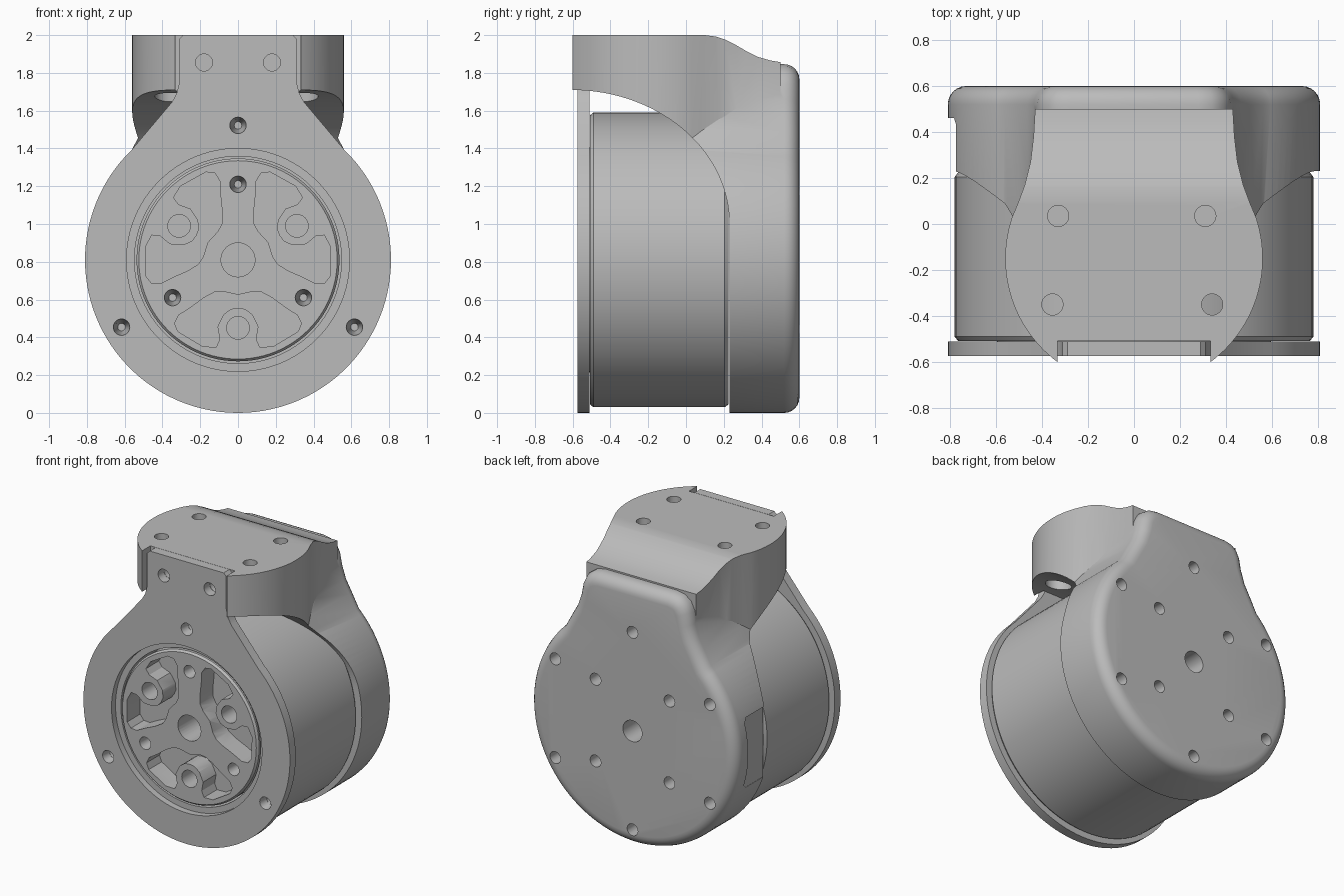
import bpy, bmesh
from math import sin, cos, radians, sqrt
from mathutils import Matrix, Vector

cube = bpy.data.objects.get("Cube")
if cube:
    bpy.data.objects.remove(cube, do_unlink=True)

CZ = 0.81          # height of the motor axis
R = 0.81           # outer radius

grey = bpy.data.materials.new("plain grey")
grey.use_nodes = True
grey.diffuse_color = (0.5, 0.5, 0.5, 1)
grey.node_tree.nodes["Principled BSDF"].inputs["Base Color"].default_value = (0.5, 0.5, 0.5, 1)


def make(name, bm):
    bmesh.ops.recalc_face_normals(bm, faces=bm.faces[:])
    mesh = bpy.data.meshes.new(name)
    bm.to_mesh(mesh)
    bm.free()
    mesh.materials.append(grey)
    obj = bpy.data.objects.new(name, mesh)
    bpy.context.collection.objects.link(obj)
    return obj


def prism(name, outline, axis, a, b, round_end=0):
    """Extrude a 2D outline along an axis from a to b, optionally rounding the b end."""
    place = {"x": lambda u, v, w: (w, u, v),
             "y": lambda u, v, w: (u, w, v),
             "z": lambda u, v, w: (u, v, w)}[axis]
    bm = bmesh.new()
    start = [bm.verts.new(place(u, v, a)) for u, v in outline]
    end = [bm.verts.new(place(u, v, b)) for u, v in outline]
    n = len(outline)
    bm.faces.new(start)
    cap = bm.faces.new(end)
    for i in range(n):
        j = (i + 1) % n
        bm.faces.new((start[i], start[j], end[j], end[i]))
    bmesh.ops.recalc_face_normals(bm, faces=bm.faces[:])
    if round_end:
        bmesh.ops.bevel(bm, geom=list(cap.edges), offset=round_end, segments=6,
                        profile=0.5, affect='EDGES', clamp_overlap=False)
    return make(name, bm)


def lathe(name, profile, steps=96):
    """Spin a (radius, y) profile about the motor axis."""
    bm = bmesh.new()
    verts = [bm.verts.new((r, y, CZ)) for r, y in profile]
    edges = [bm.edges.new(pair) for pair in zip(verts, verts[1:])]
    bmesh.ops.spin(bm, geom=verts + edges, cent=(0, 0, CZ), axis=(0, 1, 0),
                   angle=radians(360), steps=steps, use_duplicate=False)
    bmesh.ops.remove_doubles(bm, verts=bm.verts[:], dist=0.0005)
    return make(name, bm)


def drills(axis, a, b, spots):
    """One cutter made of round pins; each spot is (u, v, radius, tip radius)."""
    bm = bmesh.new()
    direction = Vector((0, 1, 0)) if axis == "y" else Vector((0, 0, 1))
    turn = direction.to_track_quat('Z', 'Y').to_matrix().to_4x4()
    for u, v, r, tip in spots:
        mid = (a + b) / 2
        loc = (u, mid, v) if axis == "y" else (u, v, mid)
        bmesh.ops.create_cone(bm, cap_ends=True, segments=32, radius1=r, radius2=tip,
                              depth=b - a, matrix=Matrix.Translation(loc) @ turn)
    return make("drill_cutter", bm)


def combine(obj, others, operation='DIFFERENCE', keep=False):
    for other in others:
        mod = obj.modifiers.new("bool", 'BOOLEAN')
        mod.operation = operation
        mod.solver = 'EXACT'
        mod.object = other
        bpy.context.view_layer.objects.active = obj
        bpy.ops.object.modifier_apply(modifier=mod.name)
        if not keep:
            bpy.data.objects.remove(other, do_unlink=True)


def mirrored(half):
    return half + [(-u, v) for u, v in reversed(half) if abs(u) > 1e-6]


def body_arc(first, last=-90, steps=44):
    """Points of the round body, from one polar angle down to the bottom."""
    angles = [radians(first + (last - first) * i / steps) for i in range(steps + 1)]
    return [(R * cos(t), CZ + R * sin(t)) for t in angles]


def ring(radius, count, first):
    return [(radius * cos(radians(first + 360 * i / count)),
             CZ + radius * sin(radians(first + 360 * i / count))) for i in range(count)]


# Front plate: disc with a flared neck and a large opening
plate = prism("front_plate", mirrored(
    [(0.29, 2.0), (0.31, 1.98), (0.31, 1.75), (0.325, 1.69), (0.35, 1.645)] + body_arc(46)),
    "y", -0.575, -0.51)
bore = lathe("bore_cutter", [(0, -0.7), (0.59, -0.7), (0.59, -0.4), (0, -0.4)])
combine(plate, [bore])

# Motor can, with a stepped seat for the rotor
motor = lathe("motor_can", [
    (0, -0.25), (0.548, -0.25), (0.548, -0.53), (0.595, -0.53), (0.595, -0.509),
    (0.765, -0.509), (0.78, -0.49), (0.78, 0.205), (0.765, 0.225), (0, 0.225)])

# Rotor face
rotor = lathe("rotor", [(0, -0.545), (0.525, -0.545), (0.537, -0.53), (0.537, -0.24), (0, -0.24)])

# Three pockets that wrap around a boss, as (angle, radius) pairs
pocket = [(0, 0.185), (25, 0.185), (36, 0.21), (42, 0.27), (45, 0.36), (47, 0.43),
          (45, 0.475), (40, 0.495), (22, 0.495), (14, 0.475), (13, 0.43), (17, 0.37),
          (15, 0.3), (8, 0.262), (0, 0.255)]
loop = pocket + [(-t, r) for t, r in reversed(pocket[1:-1])]
for turn in (30, 150, 270):
    shape = [(r * cos(radians(turn + t)), CZ + r * sin(radians(turn + t))) for t, r in loop]
    combine(rotor, [prism("pocket_cutter", shape, "y", -0.7, -0.4)])
combine(rotor, [drills("y", -0.56, -0.3,
                       [(0, CZ, 0.09, 0.09)]
                       + [(x, z, 0.06, 0.06) for x, z in ring(0.36, 3, 30)]
                       + [(x, z, 0.045, 0.02) for x, z in ring(0.4, 3, 90)])])

# Rear housing: round body with a short shoulder, rounded at the back
housing = prism("rear_housing", mirrored(
    [(0.28, 1.846), (0.34, 1.835), (0.39, 1.80), (0.42, 1.74), (0.435, 1.66),
     (0.465, 1.57), (0.51, 1.49)] + body_arc(46)), "y", -0.4, 0.6, round_end=0.08)

# Arm that carries the round mounting pad
arc = [radians(-53.5 + 72 * i / 28) for i in range(29)]
arm = prism("arm", mirrored(
    [(0.56 * cos(t), -0.15 + 0.56 * sin(t)) for t in arc]
    + [(0.505, 0.09), (0.475, 0.17), (0.45, 0.27), (0.437, 0.38), (0.43, 0.5)]), "z", 1.1, 2.1)
combine(housing, [arm], 'UNION')

# Side silhouette: sloping top and the arch over the motor
arch = [(-0.61 + 0.84 * sin(radians(a)), 1.0 + 0.71 * cos(radians(a))) for a in range(0, 91, 3)]
side = prism("side_limit", [(-0.7, 1.71)] + arch + [
    (0.23, -0.1), (0.7, -0.1), (0.7, 1.852), (0.53, 1.852), (0.45, 1.865), (0.38, 1.885),
    (0.32, 1.915), (0.26, 1.95), (0.21, 1.975), (0.16, 1.992), (0.1, 2.0), (-0.7, 2.0)],
    "x", -1, 1)
combine(housing, [side], 'INTERSECT')

# Slot for the plate neck and the cable opening in the side
slot = [(-0.332, -0.8), (0.332, -0.8), (0.332, -0.508), (-0.332, -0.508)]
opening = [(0.1, 0.58), (0.13, 0.55), (0.43, 0.55), (0.46, 0.58),
           (0.46, 1.02), (0.43, 1.05), (0.13, 1.05), (0.1, 1.02)]
combine(housing, [prism("slot_cutter", slot, "z", 1.2, 2.2),
                  prism("opening_cutter", opening, "x", -1, -0.765)])

# Screw holes in the pad and the back
front_pads = [(-0.355, -0.35), (0.34, -0.35)]
back_pads = [(-0.33, 0.035), (0.31, 0.035)]
combine(housing, [
    drills("z", 1.72, 2.1, [(x, y, 0.046, 0.046) for x, y in front_pads]),
    drills("z", 1.4, 1.76, [(x, y, 0.085, 0.085) for x, y in front_pads]),
    drills("z", 1.8, 2.1, [(x, y, 0.046, 0.046) for x, y in back_pads]),
    drills("y", 0.42, 0.7, [(x, z, 0.042, 0.042) for x, z in ring(0.7, 6, 30) + ring(0.41, 4, 45)]),
    drills("y", 0.3, 0.71, [(0, CZ, 0.075, 0.075)])])

# Screw holes through the front plate into the parts behind it
plate_pins = drills("y", -0.6, -0.4, [(x, z, 0.047, 0.02) for x, z in ring(0.712, 3, 90)])
neck_pins = drills("y", -0.6, -0.4, [(s * 0.18, 1.855, 0.045, 0.045) for s in (-1, 1)])
combine(plate, [plate_pins, neck_pins], keep=True)
combine(motor, [plate_pins])
combine(housing, [neck_pins])

# Smooth shading with sharp edges kept
for obj in (plate, motor, rotor, housing):
    bpy.ops.object.select_all(action='DESELECT')
    obj.select_set(True)
    bpy.context.view_layer.objects.active = obj
    bpy.ops.object.shade_smooth_by_angle(angle=radians(30))
